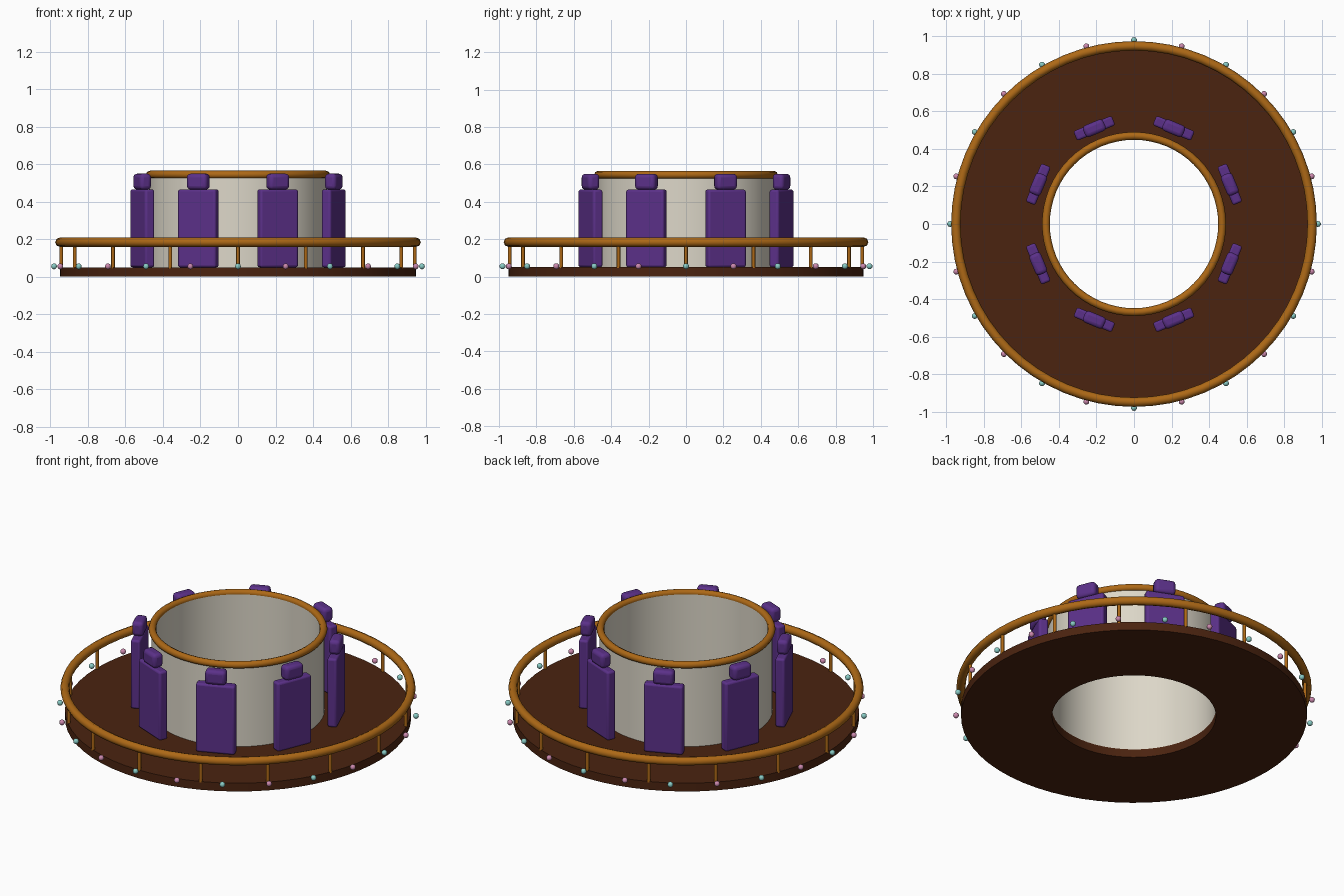
import bpy, bmesh
from math import cos, sin, pi, radians
from mathutils import Matrix

cube = bpy.data.objects.get("Cube")
if cube:
    bpy.data.objects.remove(cube, do_unlink=True)


def material(name, r, g, b):
    m = bpy.data.materials.new(name)
    m.use_nodes = True
    m.diffuse_color = (r, g, b, 1)
    m.node_tree.nodes["Principled BSDF"].inputs["Base Color"].default_value = (r, g, b, 1)
    return m


BROWN = material("dark wood", 0.07, 0.017, 0.005)
CREAM = material("cream wall", 0.72, 0.68, 0.58)
GOLD = material("brass", 0.42, 0.14, 0.008)
PURPLE = material("purple upholstery", 0.105, 0.03, 0.25)
TEAL = material("teal bulb", 0.25, 0.6, 0.56)
PINK = material("pink bulb", 0.6, 0.25, 0.42)


def finish(obj, name, mat, angle=40):
    obj.name = name
    obj.data.name = name
    obj.data.materials.append(mat)
    bpy.ops.object.select_all(action='DESELECT')
    obj.select_set(True)
    bpy.context.view_layer.objects.active = obj
    bpy.ops.object.shade_smooth_by_angle(angle=radians(angle))
    return obj


def lathe(name, profile, mat, steps=64):
    """Revolve a closed (radius, height) profile around z."""
    bm = bmesh.new()
    rings = [[bm.verts.new((r * cos(2 * pi * i / steps), r * sin(2 * pi * i / steps), z))
              for r, z in profile] for i in range(steps)]
    n = len(profile)
    for i in range(steps):
        a, b = rings[i], rings[(i + 1) % steps]
        for j in range(n):
            k = (j + 1) % n
            bm.faces.new((a[j], b[j], b[k], a[k]))
    bmesh.ops.recalc_face_normals(bm, faces=bm.faces)
    mesh = bpy.data.meshes.new(name)
    bm.to_mesh(mesh)
    bm.free()
    obj = bpy.data.objects.new(name, mesh)
    bpy.context.collection.objects.link(obj)
    return finish(obj, name, mat)


def ring(name, radius, thickness, z, mat):
    bpy.ops.mesh.primitive_torus_add(major_radius=radius, minor_radius=thickness,
                                     major_segments=64, minor_segments=8, location=(0, 0, z))
    return finish(bpy.context.object, name, mat, 60)


def cushion(name, size, z, angle, bevel):
    """Rounded block facing outward at an angle around the wall."""
    r = 0.553
    bpy.ops.mesh.primitive_cube_add(size=1, location=(r * cos(angle), r * sin(angle), z),
                                    rotation=(0, 0, angle))
    obj = bpy.context.object
    obj.data.transform(Matrix.Diagonal((*size, 1)))
    mod = obj.modifiers.new("rounded edges", 'BEVEL')
    mod.width = bevel
    mod.segments = 3
    return finish(obj, name, PURPLE)


# Floor and central wall
lathe("floor", [(0.45, 0), (0.95, 0), (0.95, 0.05), (0.45, 0.05)], BROWN)
lathe("central_wall", [(0.45, 0.05), (0.475, 0.05), (0.475, 0.545), (0.45, 0.545)], CREAM)

# Brass trim and outer railing
ring("wall_trim", 0.47, 0.021, 0.544, GOLD)
ring("rail", 0.95, 0.025, 0.184, GOLD)
for i in range(16):
    a = 2 * pi * i / 16
    bpy.ops.mesh.primitive_cylinder_add(vertices=8, radius=0.01, depth=0.135,
                                        location=(0.943 * cos(a), 0.943 * sin(a), 0.1125))
    finish(bpy.context.object, f"rail_post_{i + 1}", GOLD, 60)

# Padded backs standing around the wall
for i in range(8):
    a = 2 * pi * (i + 0.5) / 8
    cushion(f"seat_back_{i + 1}", (0.055, 0.22, 0.415), 0.2575, a, 0.012)
    cushion(f"headrest_{i + 1}", (0.066, 0.118, 0.085), 0.507, a, 0.02)

# Alternating bulbs around the rim
for i in range(24):
    a = 2 * pi * i / 24
    bpy.ops.mesh.primitive_uv_sphere_add(segments=10, ring_count=8, radius=0.016,
                                         location=(0.981 * cos(a), 0.981 * sin(a), 0.055))
    finish(bpy.context.object, f"bulb_{i + 1}", PINK if i % 2 else TEAL, 60)
